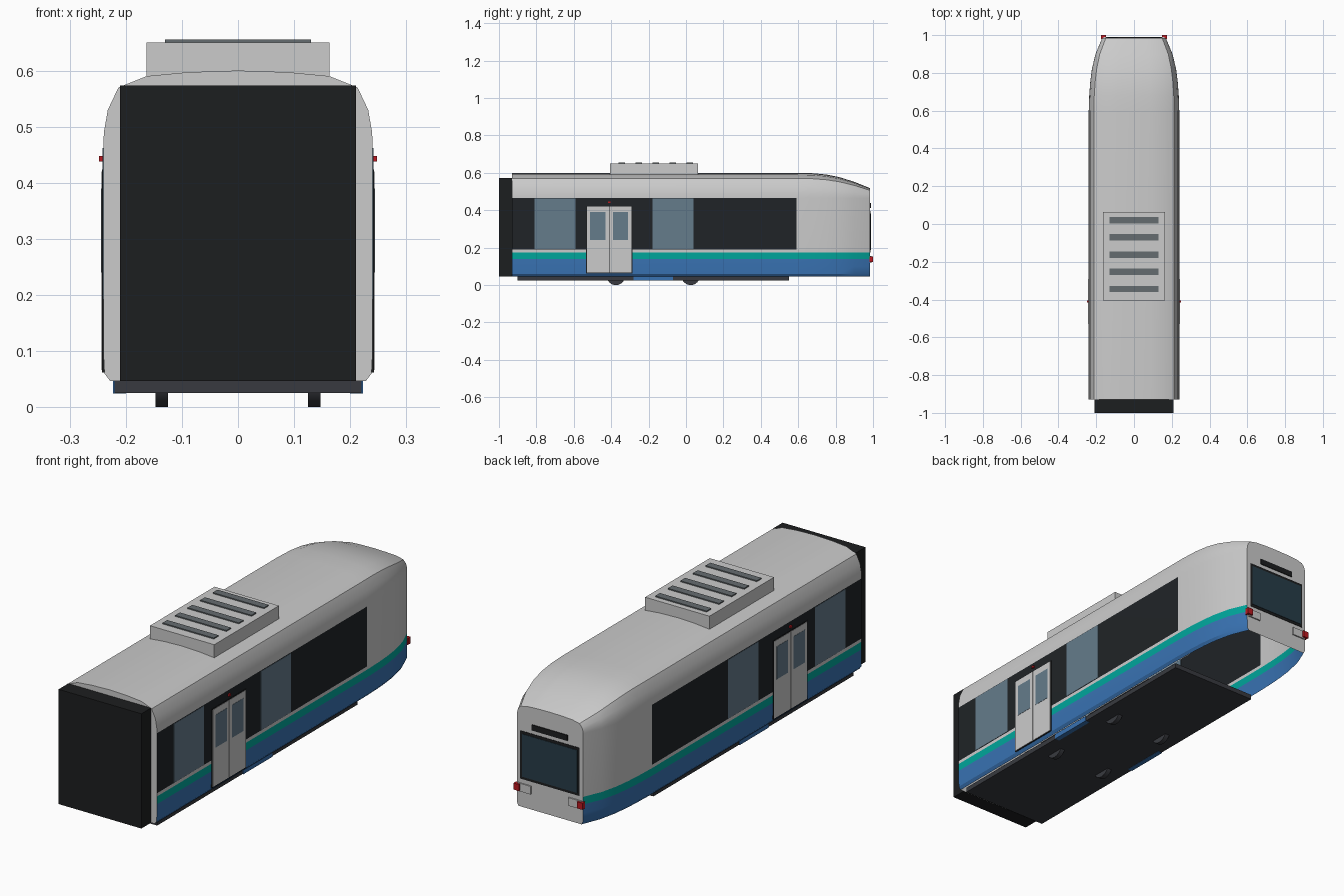
import bpy, bmesh
from math import radians

if "Cube" in bpy.data.objects:
    bpy.data.objects.remove(bpy.data.objects["Cube"])


def mat(name, r, g, b):
    m = bpy.data.materials.new(name)
    m.diffuse_color = (r, g, b, 1)
    m.use_nodes = True
    m.node_tree.nodes["Principled BSDF"].inputs["Base Color"].default_value = m.diffuse_color
    return m


GREY = mat("body_grey", 0.8, 0.8, 0.8)
BLUE = mat("blue", 0.04, 0.17, 0.45)
TEAL = mat("teal", 0.0, 0.38, 0.33)
DARK = mat("dark_glass", 0.014, 0.017, 0.02)
GLASS = mat("window_glass", 0.13, 0.2, 0.26)
SHIELD = mat("windshield_glass", 0.02, 0.045, 0.065)
BLACK = mat("black_rubber", 0.012, 0.013, 0.014)
UNDER = mat("underframe_grey", 0.04, 0.042, 0.05)
SLAT = mat("vent_grey", 0.13, 0.15, 0.16)
RED = mat("red", 0.5, 0.01, 0.015)


def finish(bm, name, mats):
    bmesh.ops.recalc_face_normals(bm, faces=bm.faces)
    me = bpy.data.meshes.new(name)
    bm.to_mesh(me)
    bm.free()
    ob = bpy.data.objects.new(name, me)
    bpy.context.collection.objects.link(ob)
    for m in mats:
        me.materials.append(m)
    return ob


def box(name, x, y, z, m=None):
    """Box from (min, max) pairs."""
    bm = bmesh.new()
    bmesh.ops.create_cube(bm, size=1)
    for v in bm.verts:
        v.co = [(a + b) / 2 + c * (b - a) for (a, b), c in zip((x, y, z), v.co)]
    return finish(bm, name, [m] if m else [])


def pair(name, x, y, z, m=None):
    """Matching boxes on the left and right."""
    box(name + "_right", x, y, z, m)
    box(name + "_left", (-x[1], -x[0]), y, z, m)


# Body shell: lofted cross-section, open underneath, with coloured bands
half = [(.228, .047), (.238, .06), (.24, .1), (.24, .14), (.24, .175), (.24, .19),
        (.24, .465), (.239, .49), (.232, .53), (.213, .57), (.163, .59), (.09, .597)]
profile = half + [(0, .6)] + [(-x, z) for x, z in reversed(half)]
stations = [(-.93, .24, .6), (.59, .24, .6), (.68, .237, .598), (.75, .232, .591),
            (.82, .223, .577), (.9, .204, .552), (.985, .168, .518)]
bands = [1, 1, 1, 2, 0, 3]
bm = bmesh.new()
rings = []
for y, w, top in stations:
    k = (top - .465) / .135
    rings.append([bm.verts.new((x * w / .24, y, z if z <= .465 else .465 + (z - .465) * k))
                  for x, z in profile])
last = len(profile) - 2
for i, (a, b) in enumerate(zip(rings, rings[1:])):
    for j in range(last + 1):
        f = bm.faces.new((a[j], a[j + 1], b[j + 1], b[j]))
        row = min(j, last - j)
        band = bands[row] if row < len(bands) else 0
        f.material_index = 0 if band == 3 and i > 0 else band
bm.faces.new(rings[0])
bm.faces.new(rings[-1])
body = finish(bm, "body_shell", [GREY, BLUE, TEAL, DARK])
bpy.context.view_layer.objects.active = body
body.select_set(True)
bpy.ops.object.shade_smooth_by_angle(angle=radians(30))

# Gangway, underframe and skirt boxes
box("gangway_connector", (-.21, .21), (-1, -.93), (.047, .573), BLACK)
box("underframe", (-.22, .22), (-.9, .55), (.025, .047), UNDER)
pair("equipment_skirt", (.2, .223), (-.28, -.07), (.024, .048), BLUE)

# Wheels
for y in (-.375, .025):
    for side, x in (("right", .136), ("left", -.136)):
        bpy.ops.mesh.primitive_cylinder_add(vertices=24, radius=.05, depth=.022,
                                            location=(x, y, .05), rotation=(0, radians(90), 0))
        wheel = bpy.context.object
        wheel.name = "wheel_" + side
        wheel.data.materials.append(UNDER)
        bpy.ops.object.shade_smooth_by_angle(angle=radians(30))

# Roof unit with vent slats
box("roof_unit", (-.163, .163), (-.405, .063), (.575, .65))
for i in range(5):
    y = .02 - .091 * i
    box("roof_vent_slat", (-.13, .13), (y - .017, y + .017), (.648, .655), SLAT)

# Side windows
for y in ((-.81, -.59), (-.18, .04)):
    pair("side_window", (.237, .2415), y, (.192, .462), GLASS)

# Double doors with windows and warning lamp
pair("door_frame", (.235, .242), (-.535, -.287), (.062, .424), BLACK)
for y in (-.53, -.409):
    pair("door_leaf", (.236, .2435), (y, y + .118), (.066, .42))
    pair("door_window", (.24, .2445), (y + .018, y + .1), (.24, .39), GLASS)
pair("door_lamp", (.238, .248), (-.416, -.404), (.438, .448), RED)

# Cab end: windshield, display strip, headlights and tail lamps
box("windshield_frame", (-.15, .15), (.98, .987), (.175, .395), BLACK)
box("windshield", (-.14, .14), (.98, .989), (.187, .383), SHIELD)
box("display_strip", (-.09, .09), (.98, .989), (.412, .438), BLACK)
pair("headlight", (.095, .162), (.98, .991), (.118, .155))
pair("tail_lamp", (.148, .175), (.98, 1), (.123, .153), RED)
